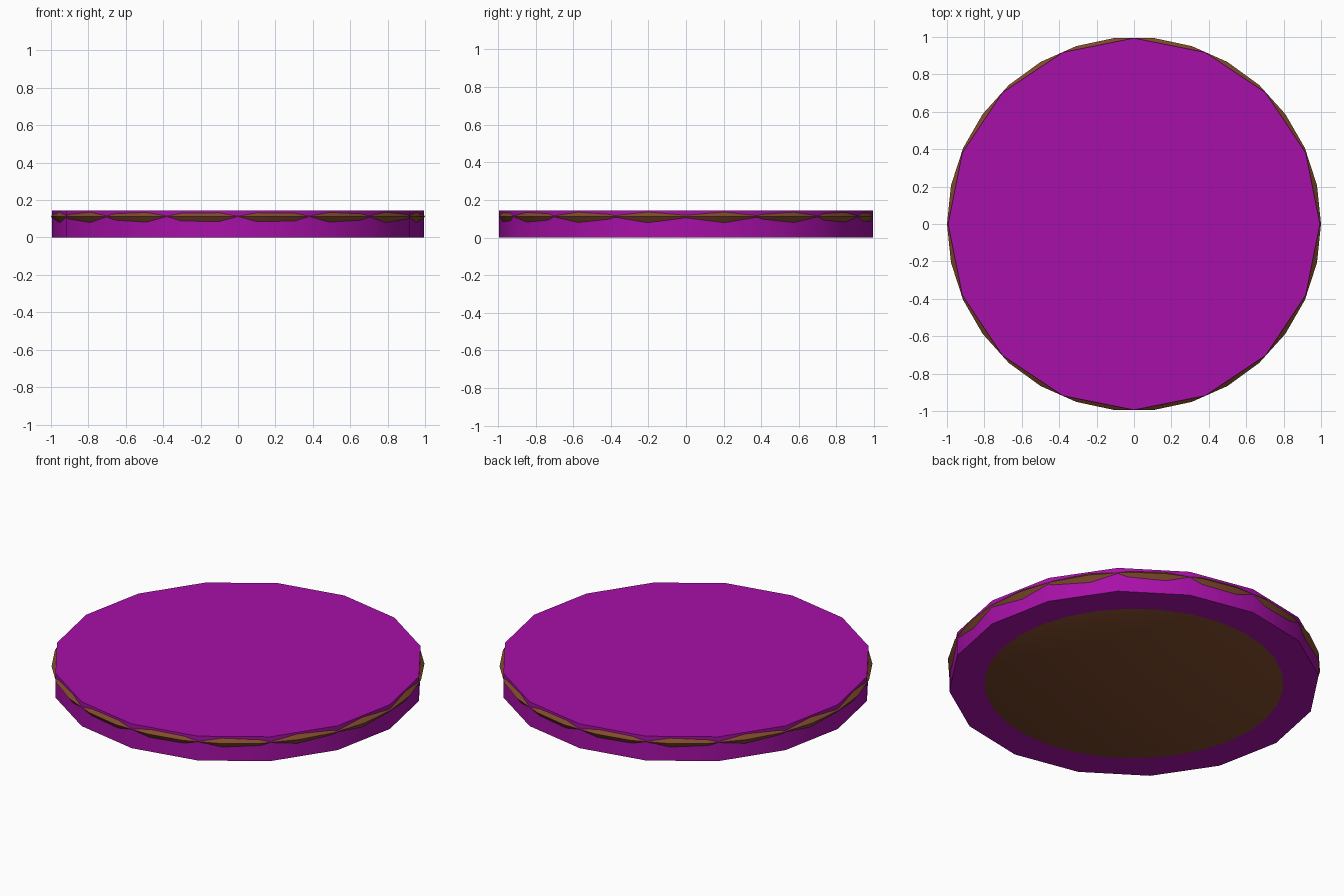
import bpy, bmesh, math

if "Cube" in bpy.data.objects:
    bpy.data.objects.remove(bpy.data.objects["Cube"])


def material(name, rgb):
    m = bpy.data.materials.new(name)
    m.diffuse_color = (*rgb, 1)
    m.use_nodes = True
    m.node_tree.nodes["Principled BSDF"].inputs["Base Color"].default_value = m.diffuse_color
    return m


def lathe(name, profile, sides, mat):
    """Closed solid of revolution from (radius, height) points, capped at both ends."""
    bm = bmesh.new()
    rings = []
    for r, z in profile:
        rings.append([bm.verts.new((r * math.cos(math.tau * i / sides),
                                    r * math.sin(math.tau * i / sides), z))
                      for i in range(sides)])
    for a, b in zip(rings, rings[1:]):
        for i in range(sides):
            j = (i + 1) % sides
            bm.faces.new((a[i], a[j], b[j], b[i]))
    bm.faces.new(rings[0][::-1])
    bm.faces.new(rings[-1])
    me = bpy.data.meshes.new(name)
    bm.to_mesh(me)
    bm.free()
    me.materials.append(mat)
    ob = bpy.data.objects.new(name, me)
    bpy.context.collection.objects.link(ob)
    bpy.ops.object.select_all(action='DESELECT')
    ob.select_set(True)
    bpy.context.view_layer.objects.active = ob
    bpy.ops.object.shade_smooth_by_angle(angle=math.radians(30))
    return ob


purple = material("purple", (0.39, 0.005, 0.39))
brown = material("brown", (0.22, 0.07, 0.026))

# Sixteen-sided purple disc
lathe("filling_disc", [(0.994, 0.001), (0.994, 0.145)], 16, purple)

# Thirty-sided flared dish whose rim pokes through the flat sides of the disc
lathe("dish", [(0.80, 0.0), (0.972, 0.075), (1.0, 0.113),
               (0.975, 0.136), (0.92, 0.141)], 30, brown)
